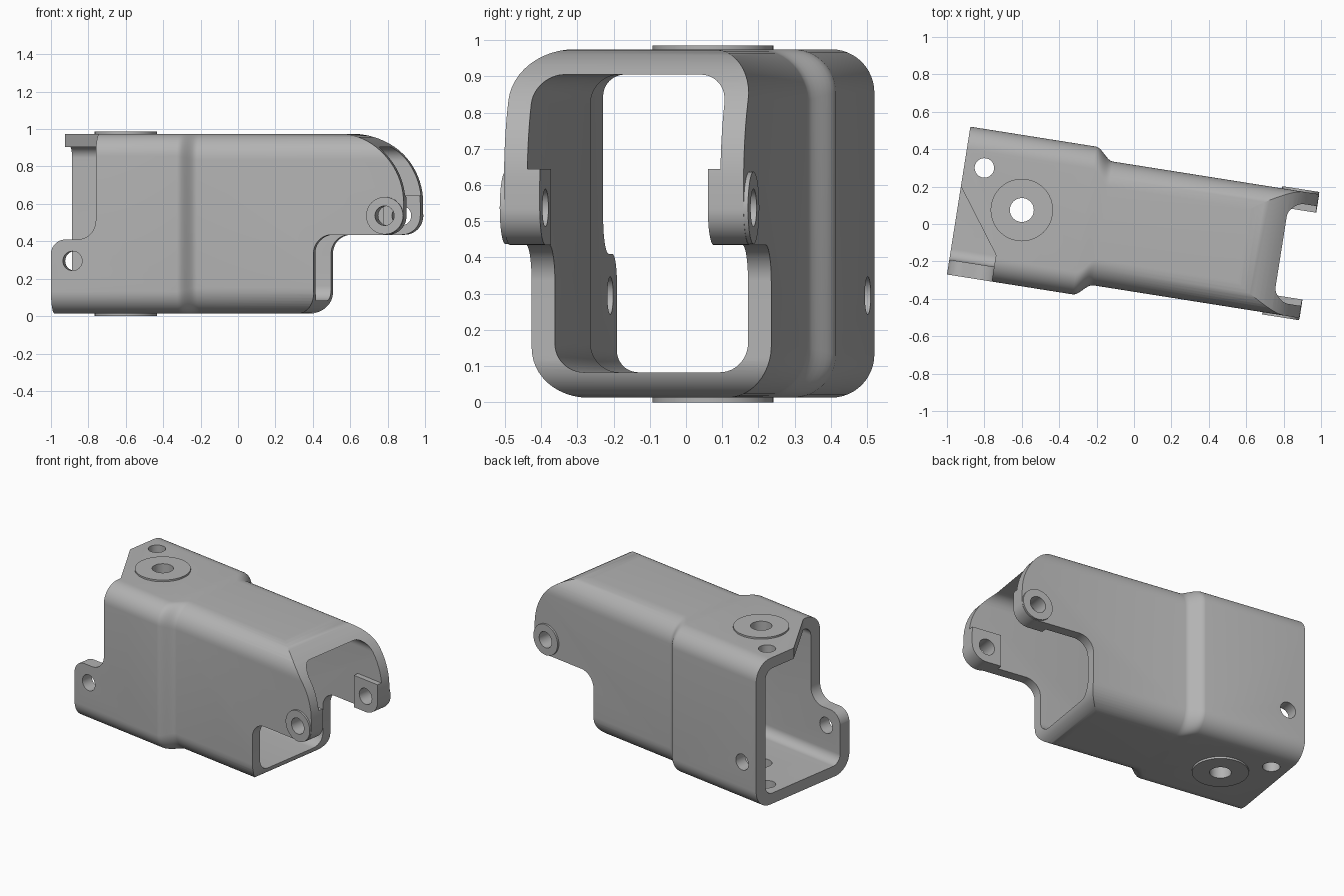
import bpy, bmesh, math
from mathutils import Vector, Matrix

if "Cube" in bpy.data.objects:
    bpy.data.objects.remove(bpy.data.objects["Cube"])

TILT = math.radians(-9)      # housing is turned about z
MID = -0.023                 # centre line across the housing
BOTTOM, TOP = 0.013, 0.975
LEFT, RIGHT = -0.9455, 0.953
WIDE, NARROW = 0.40, 0.335   # half widths of the two sections

grey = bpy.data.materials.new("cast_grey")
grey.use_nodes = True
grey.diffuse_color = (0.45, 0.45, 0.45, 1)
grey.node_tree.nodes["Principled BSDF"].inputs["Base Color"].default_value = (0.45, 0.45, 0.45, 1)


def rounded(corners, steps=12):
    """Polygon from (a, b, radius) corners, with arcs at the corners."""
    out = []
    for i, (a, b, r) in enumerate(corners):
        p = Vector((a, b))
        if r == 0:
            out.append(p)
            continue
        d1 = (Vector(corners[i - 1][:2]) - p).normalized()
        d2 = (Vector(corners[(i + 1) % len(corners)][:2]) - p).normalized()
        half = d1.angle(d2) / 2
        c = p + (d1 + d2).normalized() * (r / math.sin(half))
        s = p + d1 * (r / math.tan(half)) - c
        e = p + d2 * (r / math.tan(half)) - c
        start = math.atan2(s.y, s.x)
        sweep = (math.atan2(e.y, e.x) - start + math.pi) % (2 * math.pi) - math.pi
        for k in range(steps + 1):
            t = start + sweep * k / steps
            out.append(c + Vector((math.cos(t), math.sin(t))) * r)
    return out


def loft(name, rings):
    """Closed solid skinned over rings of equal length."""
    bm = bmesh.new()
    rows = [[bm.verts.new(p) for p in ring] for ring in rings]
    n = len(rows[0])
    for r1, r2 in zip(rows, rows[1:]):
        for i in range(n):
            j = (i + 1) % n
            bm.faces.new((r1[i], r1[j], r2[j], r2[i]))
    bm.faces.new(rows[0][::-1])
    bm.faces.new(rows[-1])
    bmesh.ops.recalc_face_normals(bm, faces=bm.faces[:])
    me = bpy.data.meshes.new(name)
    bm.to_mesh(me)
    bm.free()
    me.materials.append(grey)
    ob = bpy.data.objects.new(name, me)
    bpy.context.collection.objects.link(ob)
    return ob


def side_prism(name, pts, y0, y1):
    return loft(name, [[(a, y, b) for a, b in pts] for y in (y0, y1)])


def plan_prism(name, pts, z0, z1):
    return loft(name, [[(a, b, z) for a, b in pts] for z in (z0, z1)])


def circle(a, b, r, n=40):
    return [(a + r * math.cos(2 * math.pi * i / n), b + r * math.sin(2 * math.pi * i / n)) for i in range(n)]


def combine(target, tool, operation):
    tool.hide_render = True
    mod = target.modifiers.new(operation.lower(), 'BOOLEAN')
    mod.operation, mod.object, mod.solver = operation, tool, 'EXACT'
    bpy.context.view_layer.objects.active = target
    bpy.ops.object.modifier_apply(modifier=mod.name)
    bpy.data.objects.remove(tool)


def tube_solid(name, x0, x1, wall_wide, wall_narrow, floor, radius_wide, radius_narrow):
    """Rounded box section that steps smoothly from wide to narrow."""
    rings = []
    steps = 8
    stations = [(x0, 0)] + [(-0.265 + 0.10 * k / steps, k / steps) for k in range(steps + 1)] + [(x1, 1)]
    for x, t in stations:
        s = t * t * (3 - 2 * t)
        w = (WIDE - wall_wide) * (1 - s) + (NARROW - wall_narrow) * s
        r = radius_wide * (1 - s) + radius_narrow * s
        lo, hi = BOTTOM + floor, TOP - floor
        sec = rounded([(MID - w, lo, r), (MID + w, lo, r), (MID + w, hi, r), (MID - w, hi, r)])
        rings.append([(x, a, b) for a, b in sec])
    return loft(name, rings)


# Hollow body
body = tube_solid("housing", LEFT, 1.1, 0, 0, 0, 0.12, 0.14)
combine(body, tube_solid("bore", -1.2, 1.2, 0.08, 0.065, 0.07, 0.06, 0.08), 'DIFFERENCE')

# Thick pads inside the arm ends
for side in (-1, 1):
    pad = rounded([(0.755, 0.40, 0), (1.05, 0.40, 0), (1.05, 0.645, 0), (0.755, 0.645, 0)])
    ys = sorted((MID + side * (NARROW - 0.03), MID + side * (NARROW - 0.10)))
    combine(body, side_prism("pad", pad, *ys), 'UNION')

# Side outline: domed nose, arms and the step below them
outline = rounded([
    (-1.1, BOTTOM - 0.0005, 0), (0.465, BOTTOM - 0.0005, 0.11), (0.465, 0.435, 0.10),
    (RIGHT, 0.435, 0.10), (RIGHT, TOP + 0.0005, 0.37), (-1.1, TOP + 0.0005, 0)], 20)
combine(body, side_prism("outline", outline, -0.8, 0.8), 'INTERSECT')

# Rear cut-out in the front wall, leaving a rounded tab
tab_cut = rounded([
    (LEFT - 0.1, 0.25, 0), (LEFT - 0.0005, 0.25, 0), (LEFT - 0.0005, 0.41, 0.08),
    (-0.703, 0.41, 0.10), (-0.703, 1.1, 0), (LEFT - 0.1, 1.1, 0)])
combine(body, side_prism("tab_cut", tab_cut, -0.7, -0.28), 'DIFFERENCE')

# Slanted corner cut in the roof
roof_cut = rounded([
    (-1.1, -0.7, 0), (-0.703, -0.7, 0), (-0.703, -0.279, 0.03),
    (LEFT, 0.054, 0), (-1.1, 0.266, 0)])
combine(body, plan_prism("roof_cut", roof_cut, 0.7, 1.1), 'DIFFERENCE')

# Raised round bosses: roof, floor and both arms
BOSS, PIN = (-0.604, -0.020), (0.852, 0.537)
combine(body, plan_prism("roof_boss", circle(*BOSS, 0.167), TOP - 0.03, 0.986), 'UNION')
combine(body, plan_prism("floor_boss", circle(*BOSS, 0.167), 0, BOTTOM + 0.03), 'UNION')
for side in (-1, 1):
    ys = sorted((MID + side * (NARROW - 0.03), MID + side * (NARROW + 0.012)))
    combine(body, side_prism("arm_boss", circle(*PIN, 0.1), *ys), 'UNION')

# Through holes
combine(body, plan_prism("main_hole", circle(*BOSS, 0.064), -0.2, 1.2), 'DIFFERENCE')
combine(body, plan_prism("small_hole", circle(-0.837, 0.171, 0.052), -0.2, 1.2), 'DIFFERENCE')
combine(body, side_prism("tab_hole", circle(-0.829, 0.295, 0.052), -0.8, 0.8), 'DIFFERENCE')
combine(body, side_prism("arm_hole", circle(*PIN, 0.052), -0.8, 0.8), 'DIFFERENCE')

# Turn into place and shade
body.data.transform(Matrix.Rotation(TILT, 4, 'Z'))
bpy.ops.object.select_all(action='DESELECT')
body.select_set(True)
bpy.context.view_layer.objects.active = body
bpy.ops.object.shade_smooth_by_angle(angle=math.radians(30))
